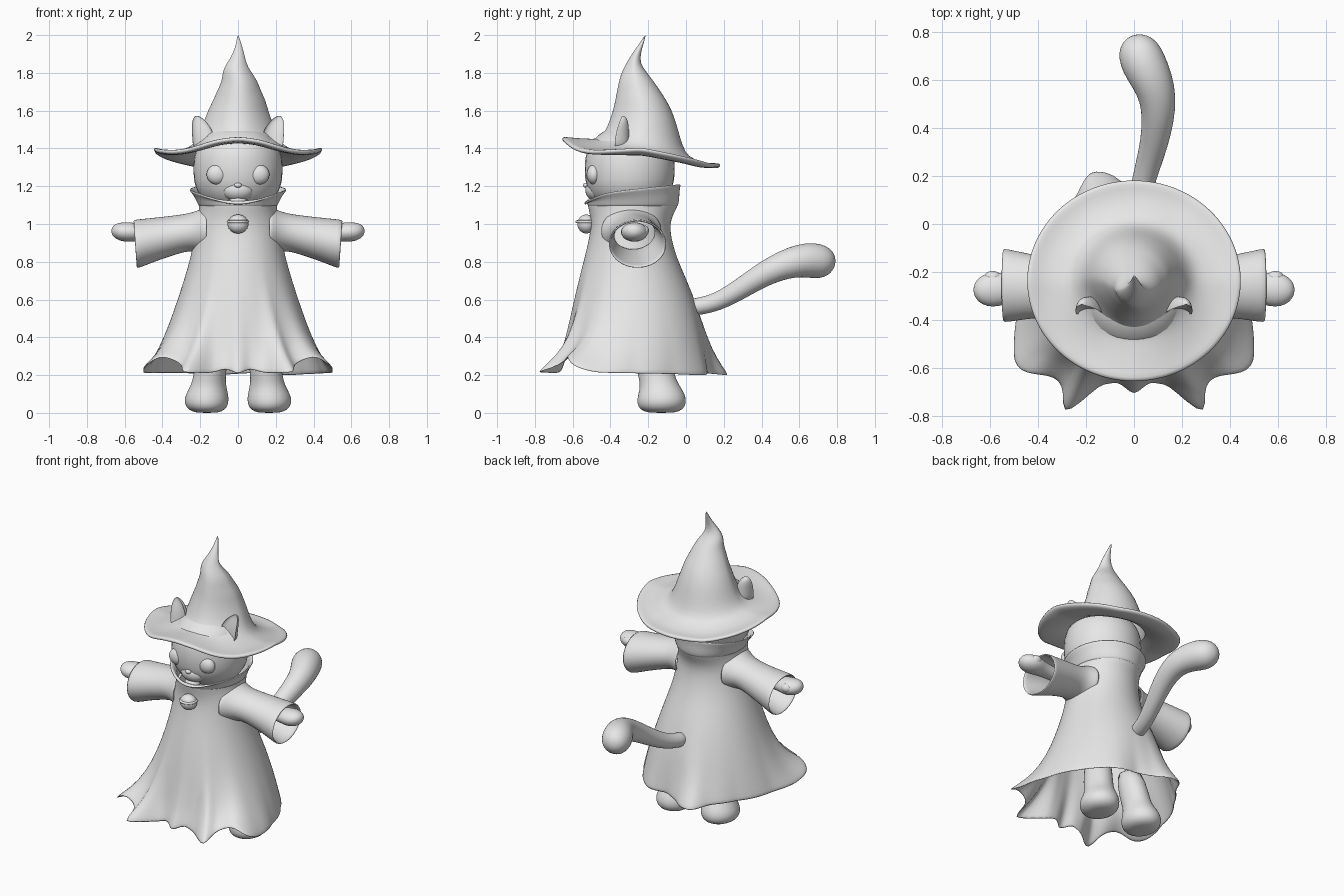
import bpy, bmesh, math
from mathutils import Vector

if "Cube" in bpy.data.objects:
    bpy.data.objects.remove(bpy.data.objects["Cube"])

fur = bpy.data.materials.new("plain_grey")
fur.diffuse_color = (0.8, 0.8, 0.8, 1)
fur.use_nodes = True
fur.node_tree.nodes["Principled BSDF"].inputs["Base Color"].default_value = fur.diffuse_color


def finish(ob, subsurf=0, thick=0):
    ob.data.materials.append(fur)
    if thick:
        m = ob.modifiers.new("Thickness", "SOLIDIFY")
        m.thickness = thick
        m.offset = -1
    if subsurf:
        m = ob.modifiers.new("Smooth", "SUBSURF")
        m.levels = m.render_levels = subsurf
    for p in ob.data.polygons:
        p.use_smooth = True
    return ob


def loft(name, rings, bottom=True, top=True, subsurf=1, thick=0):
    """Skin a list of equal-length closed rings of points."""
    bm = bmesh.new()
    vs = [[bm.verts.new(p) for p in r] for r in rings]
    n = len(vs[0])
    for lo, hi in zip(vs, vs[1:]):
        for i in range(n):
            j = (i + 1) % n
            bm.faces.new((lo[i], lo[j], hi[j], hi[i]))
    if bottom:
        bm.faces.new(vs[0][::-1])
    if top:
        bm.faces.new(vs[-1])
    if bottom and top:
        bmesh.ops.recalc_face_normals(bm, faces=bm.faces[:])
    me = bpy.data.meshes.new(name)
    bm.to_mesh(me)
    bm.free()
    ob = bpy.data.objects.new(name, me)
    bpy.context.collection.objects.link(ob)
    return finish(ob, subsurf, thick)


def angles(n):
    return [2 * math.pi * i / n for i in range(n)]


def oval(z, cx, cy, rx, ry, n=24, pinch=0):
    # angle 0 is the front (-y), running toward +x; pinch narrows the front half
    return [(cx + rx * math.sin(a) * (1 - pinch * max(0, math.cos(a))), cy - ry * math.cos(a), z)
            for a in angles(n)]


def ball(name, loc, size, square=1.0):
    bpy.ops.mesh.primitive_uv_sphere_add(segments=32, ring_count=20, radius=1)
    ob = bpy.context.object
    ob.name = name
    for v in ob.data.vertices:
        c = v.co.copy()
        c.z = math.copysign(abs(c.z) ** square, c.z)
        v.co = [l + s * k for l, s, k in zip(loc, size, c)]
    return finish(ob)


def lookup(table, x):
    """Linear interpolation in rows whose first entry is the key."""
    for p, q in zip(table, table[1:]):
        if x <= q[0]:
            t = (x - p[0]) / (q[0] - p[0])
            return [u + (v - u) * t for u, v in zip(p[1:], q[1:])]
    return table[-1][1:]


# Robe: ovals blending down into a ragged, rippled hem (degrees, radius, height)
N = 72
front = [(0, .44, .205), (9, .385, .235), (20, .42, .21), (24, .49, .215), (29, .63, .21), (34, .52, .235),
         (42, .48, .28), (50, .545, .305), (57, .60, .25), (68, .545, .215), (90, .46, .21)]
back = [(120, .425, .205), (138, .435, .2), (152, .44, .2), (170, .40, .21), (184, .44, .205), (191, .51, .2),
        (201, .54, .2), (212, .46, .21), (235, .43, .21)]
hem_table = front + back + [(360 - a, r, z) for a, r, z in reversed(front)]
hem = []
for a in angles(N):
    r, z = lookup(hem_table, math.degrees(a))
    hem.append(Vector((r * math.sin(a), -.28 - r * math.cos(a), z)))


def robe_ring(z, cy, rx, ry, w):
    return [Vector(p).lerp(h, w) for p, h in zip(oval(z, 0, cy, rx, ry, N), hem)]


robe = [hem] + [robe_ring(*k) for k in (
    (.42, -.26, .38, .355, .8), (.42, -.26, .38, .355, .4), (.52, -.265, .345, .34, .12),
    (.65, -.275, .302, .305, .03), (.78, -.29, .262, .258, 0), (.88, -.295, .238, .227, 0),
    (.98, -.295, .228, .207, 0), (1.04, -.29, .212, .216, 0), (1.09, -.282, .205, .236, 0),
    (1.12, -.28, .21, .242, 0))]
loft("robe", robe, False, False, thick=.01)

# Collar: flared band, low at the front
collar = [oval(1.09, 0, -.282, .207, .238, 48), oval(1.12, 0, -.28, .218, .245, 48)]
for k, f in ((.65, .24), (1, .26)):
    collar.append([(f * math.sin(a), -.28 - max(f, .25) * .98 * math.cos(a),
                    1.12 * (1 - k) + k * (1.18 - .03 * math.cos(a) - .05 * max(0, math.cos(a)) ** 4))
                   for a in angles(48)])
loft("collar", collar, False, False, thick=.012)

# Hat: brim underside, wavy edge arched over the face, brim top and bent cone
edge = [(0, 1.44), (15, 1.425), (35, 1.38), (50, 1.367), (70, 1.375), (90, 1.385),
        (120, 1.342), (150, 1.30), (180, 1.298)]


def brim(f, lift):
    """f = 0 at the crown, 1 at the rim."""
    ring = []
    for a in angles(48):
        d = math.degrees(a)
        ze = lookup(edge, min(d, 360 - d))[0]
        c = math.cos(a)
        zi = 1.395 + .03 * c
        sag = .03 * (1 - .9 * max(0, c) ** 2)
        z = zi + (ze - zi) * f - sag * math.sin(math.pi * f) + lift
        ring.append(((.225 + .223 * f) * math.sin(a), -.24 + .003 * f - (.215 + .206 * f) * c, z))
    return ring


hat = [brim(f, 0) for f in (0, .3, .6, .85, 1)] + [brim(f, .025) for f in (1, .85, .6, .3, .1)]
hat += [oval(z, cx, cy, rx, ry, 48, .2) for z, cx, cy, rx, ry in (
    (1.46, 0, -.24, .212, .208), (1.52, 0, -.23, .19, .183), (1.60, .0, -.23, .16, .156),
    (1.66, .008, -.24, .137, .133), (1.70, .005, -.25, .118, .116), (1.76, .01, -.264, .093, .09),
    (1.81, -.008, -.276, .074, .062), (1.85, -.008, -.279, .052, .037), (1.90, .003, -.264, .03, .023),
    (1.95, .004, -.238, .015, .012), (2.0, 0, -.215, .003, .003))]
loft("hat", hat, bottom=False)

# Head and face
ball("head", (0, -.298, 1.29), (.236, .238, .235), .8)
ball("muzzle", (0, -.47, 1.18), (.085, .063, .06))
ball("nose", (0, -.53, 1.205), (.02, .015, .013))
ball("chin", (0, -.485, 1.115), (.05, .04, .03))

# Bell hanging from the collar
ball("bell", (0, -.527, 1.0), (.055, .048, .05))
bpy.ops.mesh.primitive_torus_add(location=(0, -.527, 1.012), major_radius=.05, minor_radius=.008,
                                 major_segments=32, minor_segments=8)
bpy.context.object.name = "bell_band"
finish(bpy.context.object)


def side_ring(s, x, cy, cz, ry, rz, tilt=0, n=32):
    return [(s * (x + tilt * math.sin(a)), cy + ry * math.cos(a), cz + rz * math.sin(a)) for a in angles(n)]


for s, side in ((1, "right"), (-1, "left")):
    ball(side + "_eye", (s * .11, -.488, 1.262), (.056, .038, .053))
    # Ear: crescent sections hollow toward the front
    ear = []
    for z, cx, cy, rx, ry in ((1.39, .18, -.385, .06, .085), (1.45, .182, -.38, .06, .08),
                              (1.50, .191, -.37, .054, .068), (1.54, .204, -.355, .04, .05),
                              (1.562, .213, -.345, .023, .03), (1.573, .218, -.34, .008, .01)):
        ear.append([(s * (cx + rx * math.sin(a)),
                     cy + ry * (-math.cos(a) if math.cos(a) < 0 else .35 * math.cos(a)), z)
                    for a in angles(24)])
    loft(side + "_ear", ear)

    # Open bell sleeve widening into the shoulder; ring order keeps its outside facing out
    sleeve = [side_ring(s, *k) for k in (
        (.17, -.29, .965, .165, .125), (.20, -.287, .963, .145, .115), (.235, -.282, .96, .128, .104),
        (.28, -.275, .953, .121, .1), (.34, -.267, .94, .123, .105), (.42, -.26, .922, .133, .114),
        (.50, -.258, .903, .147, .124, .006), (.545, -.256, .893, .156, .13, .01))]
    loft(side + "_sleeve", sleeve if s > 0 else [r[::-1] for r in sleeve], False, False, thick=.012)

    # Arm with mitten hand and thumb
    loft(side + "_hand", [side_ring(s, *k, n=20) for k in (
        (.30, -.275, .95, .045, .045), (.48, -.275, .955, .045, .042), (.54, -.273, .957, .065, .049),
        (.59, -.272, .957, .077, .054), (.635, -.275, .96, .062, .047), (.66, -.275, .963, .038, .03),
        (.67, -.275, .963, .012, .012))])
    ball(side + "_thumb", (s * .59, -.222, .965), (.035, .026, .028))

    # Leg and rounded foot
    loft(side + "_leg", [oval(z, s * x, y, rx, ry) for z, x, y, rx, ry in (
        (0, .165, -.13, .04, .05), (.006, .165, -.13, .08, .093), (.03, .166, -.13, .112, .127),
        (.075, .167, -.128, .121, .133), (.125, .16, -.132, .102, .113), (.17, .153, -.148, .087, .098),
        (.23, .147, -.165, .086, .098), (.45, .12, -.2, .08, .09))])

# Tail: tapered tube curling up to a fat tip (x, y, z, radius)
path = [(0, 0, .555, .046), (.015, .08, .565, .046), (.035, .16, .585, .048), (.06, .25, .632, .053),
        (.085, .34, .69, .059), (.1, .43, .745, .067), (.102, .52, .785, .077), (.076, .6, .806, .088),
        (.04, .67, .808, .095), (.02, .72, .8, .09), (.008, .757, .79, .07), (.002, .778, .784, .04),
        (0, .786, .782, .01)]
rings = []
for i, (x, y, z, r) in enumerate(path):
    a, b = path[max(i - 1, 0)], path[min(i + 1, len(path) - 1)]
    q = (Vector(b[:3]) - Vector(a[:3])).to_track_quat("Z", "Y")
    rings.append([Vector((x, y, z)) + q @ Vector((r * math.cos(t), r * math.sin(t), 0)) for t in angles(24)])
loft("tail", rings)
